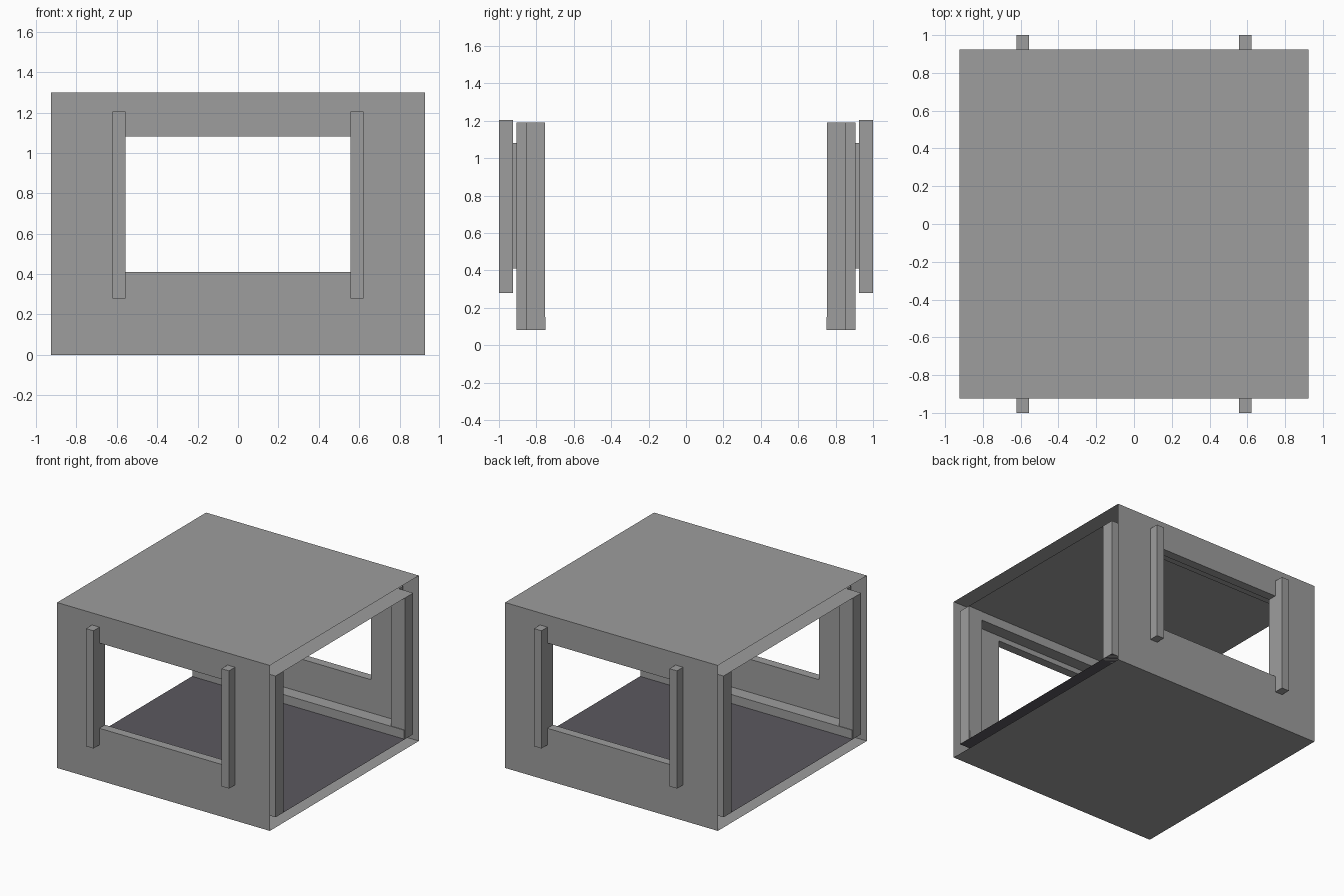
import bpy, bmesh

if "Cube" in bpy.data.objects:
    bpy.data.objects.remove(bpy.data.objects["Cube"])


def material(name, rgb):
    m = bpy.data.materials.new(name)
    m.diffuse_color = (*rgb, 1)
    m.use_nodes = True
    m.node_tree.nodes["Principled BSDF"].inputs["Base Color"].default_value = m.diffuse_color
    return m


GREY = material("mid grey", (0.34, 0.34, 0.34))
DARK = material("dark slate", (0.105, 0.10, 0.115))

W, H = 0.925, 1.30                       # half width and height of the shell
WINDOW = (-0.557, 0.557, 0.41, 1.08)     # x0, x1, z0, z1


def finish(name, bm, mat):
    me = bpy.data.meshes.new(name)
    bm.to_mesh(me)
    bm.free()
    me.materials.append(mat)
    ob = bpy.data.objects.new(name, me)
    bpy.context.collection.objects.link(ob)
    return ob


def box(name, x0, x1, y0, y1, z0, z1, mat=GREY):
    bm = bmesh.new()
    bmesh.ops.create_cube(bm, size=1)
    for v in bm.verts:
        v.co = ((x0 + x1) / 2 + v.co.x * (x1 - x0),
                (y0 + y1) / 2 + v.co.y * (y1 - y0),
                (z0 + z1) / 2 + v.co.z * (z1 - z0))
    return finish(name, bm, mat)


def sheet(name, hx, hy, z, mat, up=True):
    bm = bmesh.new()
    vs = [bm.verts.new((sx * hx, sy * hy, z))
          for sx, sy in ((-1, -1), (1, -1), (1, 1), (-1, 1))]
    bm.faces.new(vs if up else vs[::-1])
    return finish(name, bm, mat)


def loop(bm, rect, y):
    x0, x1, z0, z1 = rect
    return [bm.verts.new((x, y, z))
            for x, z in ((x0, z0), (x1, z0), (x1, z1), (x0, z1))]


def bridge(bm, a, b, flip=False):
    for i in range(4):
        j = (i + 1) % 4
        f = [a[i], a[j], b[j], b[i]]
        bm.faces.new(f[::-1] if flip else f)


# Thin outer shell: roof and base, open at both sides
sheet("roof", W, W, H, GREY)
sheet("base", W, W, 0, GREY, up=False)

# Inner ceiling and dark floor
sheet("inner_ceiling", W, 0.855, 1.19, GREY)
sheet("inner_floor", W, 0.855, 0.08, DARK)

for s, side in ((-1, "front"), (1, "back")):
    flip = s > 0
    # Thin outer wall with window opening and its deep reveal
    bm = bmesh.new()
    outer = loop(bm, (-W, W, 0, H), s * W)
    hole = loop(bm, WINDOW, s * W)
    hole_in = loop(bm, WINDOW, s * 0.855)
    bridge(bm, outer, hole, flip)
    bridge(bm, hole, hole_in, flip)
    finish(side + "_wall", bm, GREY)

    # Lining panel behind the wall
    bm = bmesh.new()
    edge = (-0.80, 0.80, 0.08, 1.19)
    a, b = loop(bm, edge, s * 0.905), loop(bm, edge, s * 0.855)
    ha, hb = loop(bm, WINDOW, s * 0.905), loop(bm, WINDOW, s * 0.855)
    bridge(bm, a, ha, flip)
    bridge(bm, hb, b, flip)
    bridge(bm, b, a, flip)
    finish(side + "_lining", bm, GREY)

    # Inner rails along the floor and ceiling
    y = sorted((s * 0.75, s * 0.855))
    box(side + "_bottom_rail", -0.92, 0.92, *y, 0.08, 0.15)
    y = sorted((s * 0.757, s * 0.855))
    box(side + "_top_rail", -0.80, 0.80, *y, 1.12, 1.19)

    for t, hand in ((-1, "left"), (1, "right")):
        # Corner posts
        x = sorted((t * 0.80, t * W))
        y = sorted((s * 0.755, s * 0.855))
        box(f"{side}_{hand}_post", *x, *y, 0.08, 1.19)
        # Outer battens beside the window
        x = sorted((t * 0.557, t * 0.622))
        y = sorted((s * W, s * 1.0))
        box(f"{side}_{hand}_batten", *x, *y, 0.28, 1.205)
